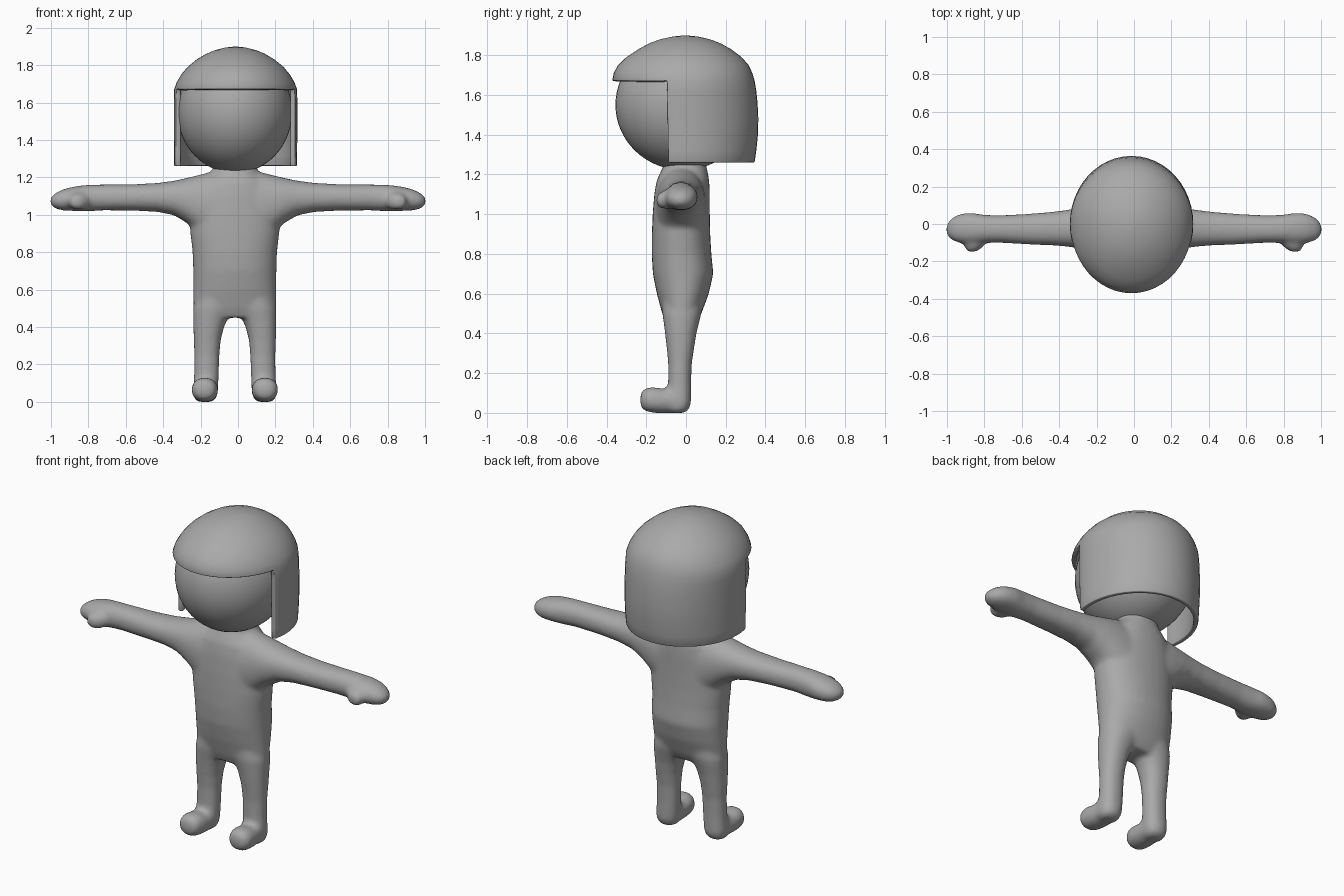
import bpy, bmesh, math
from mathutils import Vector

if "Cube" in bpy.data.objects:
    bpy.data.objects.remove(bpy.data.objects["Cube"])

CX = -0.017   # body midline
grey = bpy.data.materials.new("plain grey")
grey.diffuse_color = (0.4, 0.4, 0.4, 1)
grey.use_nodes = True
grey.node_tree.nodes["Principled BSDF"].inputs["Base Color"].default_value = grey.diffuse_color


def make_object(name, bm):
    bmesh.ops.recalc_face_normals(bm, faces=bm.faces)
    mesh = bpy.data.meshes.new(name)
    bm.to_mesh(mesh)
    bm.free()
    mesh.materials.append(grey)
    mesh.shade_smooth()
    obj = bpy.data.objects.new(name, mesh)
    bpy.context.collection.objects.link(obj)
    return obj


def loft(bm, axis, rings, flip=1, power=2.2, sides=32):
    """Closed loft along an axis; ring = (position, lo, hi, lo, hi) over the other two axes."""
    others = [i for i in range(3) if i != axis]
    loops = []
    for t, a0, a1, b0, b1 in rings:
        loop = []
        for k in range(sides):
            ang = math.tau * k / sides
            c, s = math.cos(ang), math.sin(ang)
            co = Vector((0, 0, 0))
            co[axis] = t
            co[others[0]] = (a0 + a1) / 2 + (a1 - a0) / 2 * math.copysign(abs(c) ** (2 / power), c)
            co[others[1]] = (b0 + b1) / 2 + (b1 - b0) / 2 * math.copysign(abs(s) ** (2 / power), s)
            co.x = CX + flip * co.x
            loop.append(bm.verts.new(co))
        loops.append(loop)
    faces = [bm.faces.new(loops[0]), bm.faces.new(loops[-1])]
    for low, high in zip(loops, loops[1:]):
        for k in range(sides):
            n = (k + 1) % sides
            faces.append(bm.faces.new((low[k], low[n], high[n], high[k])))
    bmesh.ops.recalc_face_normals(bm, faces=faces)


TORSO = [(0.45, -.20, .20, -.10, .05), (0.50, -.222, .222, -.12, .078), (0.60, -.222, .222, -.147, .115),
         (0.70, -.223, .223, -.167, .138), (0.80, -.226, .226, -.173, .128), (0.90, -.238, .238, -.172, .122),
         (1.00, -.24, .24, -.168, .12), (1.10, -.22, .22, -.160, .12), (1.17, -.19, .19, -.148, .117),
         (1.22, -.135, .135, -.125, .108), (1.25, -.115, .115, -.11, .10), (1.30, -.12, .12, -.11, .10)]
LEG = [(0.00, .12, .20, -.08, -.01), (0.015, .10, .217, -.10, .015), (0.05, .09, .225, -.105, .026),
       (0.15, .085, .218, -.09, .026), (0.25, .082, .217, -.09, .03), (0.33, .075, .22, -.098, .042),
       (0.40, .057, .222, -.106, .053), (0.45, .035, .223, -.112, .065), (0.50, .0, .223, -.12, .078),
       (0.56, .0, .20, -.12, .08)]
FOOT = [(-.23, .14, .19, .04, .09), (-.222, .115, .21, .022, .11), (-.20, .098, .228, .006, .127),
        (-.16, .09, .232, .0, .13), (-.12, .09, .228, -.002, .122), (-.06, .09, .222, -.002, .13),
        (-.01, .10, .21, .0, .12)]
ARM = [(0.0, -.15, .105, .80, 1.235), (0.12, -.15, .105, .82, 1.232), (0.20, -.142, .098, .90, 1.212),
       (0.26, -.135, .09, .955, 1.197), (0.33, -.123, .078, .997, 1.182), (0.42, -.115, .066, 1.015, 1.17),
       (0.55, -.11, .055, 1.022, 1.163), (0.72, -.10, .046, 1.023, 1.162), (0.80, -.102, .05, 1.018, 1.16),
       (0.87, -.108, .06, 1.02, 1.152), (0.93, -.102, .054, 1.022, 1.138), (0.97, -.088, .035, 1.03, 1.12),
       (0.995, -.068, .01, 1.045, 1.10), (1.003, -.05, -.01, 1.058, 1.088)]
THUMB = [(-.15, .85, .88, 1.055, 1.085), (-.143, .83, .895, 1.038, 1.10), (-.12, .80, .905, 1.026, 1.115),
         (-.07, .77, .91, 1.03, 1.13)]

# body: one skin fused from torso, limbs, feet and thumbs
bm = bmesh.new()
loft(bm, 2, TORSO)
for side in (-1, 1):
    # arms reach full width on both sides of the shifted midline
    reach = 1 - side * CX
    loft(bm, 2, LEG, side)
    loft(bm, 1, FOOT, side)
    loft(bm, 0, [(r[0] * reach, *r[1:]) for r in ARM], side)
    loft(bm, 1, [(r[0], r[1] * reach, r[2] * reach, *r[3:]) for r in THUMB], side)
body = make_object("body", bm)
remesh = body.modifiers.new("fuse", 'REMESH')
remesh.mode = 'VOXEL'
remesh.voxel_size = 0.011
remesh.use_smooth_shade = True
soften = body.modifiers.new("soften", 'SMOOTH')
soften.factor = 0.5
soften.iterations = 14

# head
bm = bmesh.new()
bmesh.ops.create_uvsphere(bm, u_segments=48, v_segments=32, radius=1)
for v in bm.verts:
    v.co = (CX + v.co.x * .307, -.015 + v.co.y * .34, 1.55 + v.co.z * .328)
make_object("head", bm)

# hair: ring = (height, half width, front, back), open below the fringe at the face
HAIR = [(1.26, .328, -.345, .345), (1.32, .329, -.35, .354), (1.40, .33, -.355, .362), (1.48, .33, -.36, .364),
        (1.56, .33, -.364, .36), (1.62, .33, -.368, .354), (1.672, .328, -.371, .345), (1.71, .314, -.364, .334),
        (1.75, .29, -.342, .315), (1.79, .257, -.30, .28), (1.83, .208, -.24, .227), (1.86, .158, -.185, .174),
        (1.88, .11, -.13, .12), (1.894, .055, -.065, .06)]
SIDES, FRINGE, OPEN = 48, 6, math.radians(-14)
bm = bmesh.new()
rings = []
for z, rx, front, back in HAIR:
    ring = []
    for k in range(SIDES):
        a = math.tau * k / SIDES
        y = math.sin(a) * (back if math.sin(a) > 0 else -front)
        ring.append(bm.verts.new((-.013 + rx * math.cos(a), y, z)))
    rings.append(ring)
for i, (low, high) in enumerate(zip(rings, rings[1:])):
    for k in range(SIDES):
        n = (k + 1) % SIDES
        if i >= FRINGE or math.sin(math.tau * (k + .5) / SIDES) > math.sin(OPEN):
            bm.faces.new((low[k], low[n], high[n], high[k]))
crown = bm.verts.new((-.013, -.005, 1.9))
for k in range(SIDES):
    bm.faces.new((rings[-1][k], rings[-1][(k + 1) % SIDES], crown))
bmesh.ops.delete(bm, geom=[v for v in bm.verts if not v.link_faces], context='VERTS')
hair = make_object("hair", bm)
shell = hair.modifiers.new("thickness", 'SOLIDIFY')
shell.thickness = 0.026
shell.offset = -1
bevel = hair.modifiers.new("soft rim", 'BEVEL')
bevel.width = 0.005
bevel.segments = 2
bevel.limit_method = 'ANGLE'
bevel.angle_limit = math.radians(50)
bpy.context.view_layer.objects.active = hair
hair.select_set(True)
bpy.ops.object.shade_smooth_by_angle(angle=math.radians(40))
